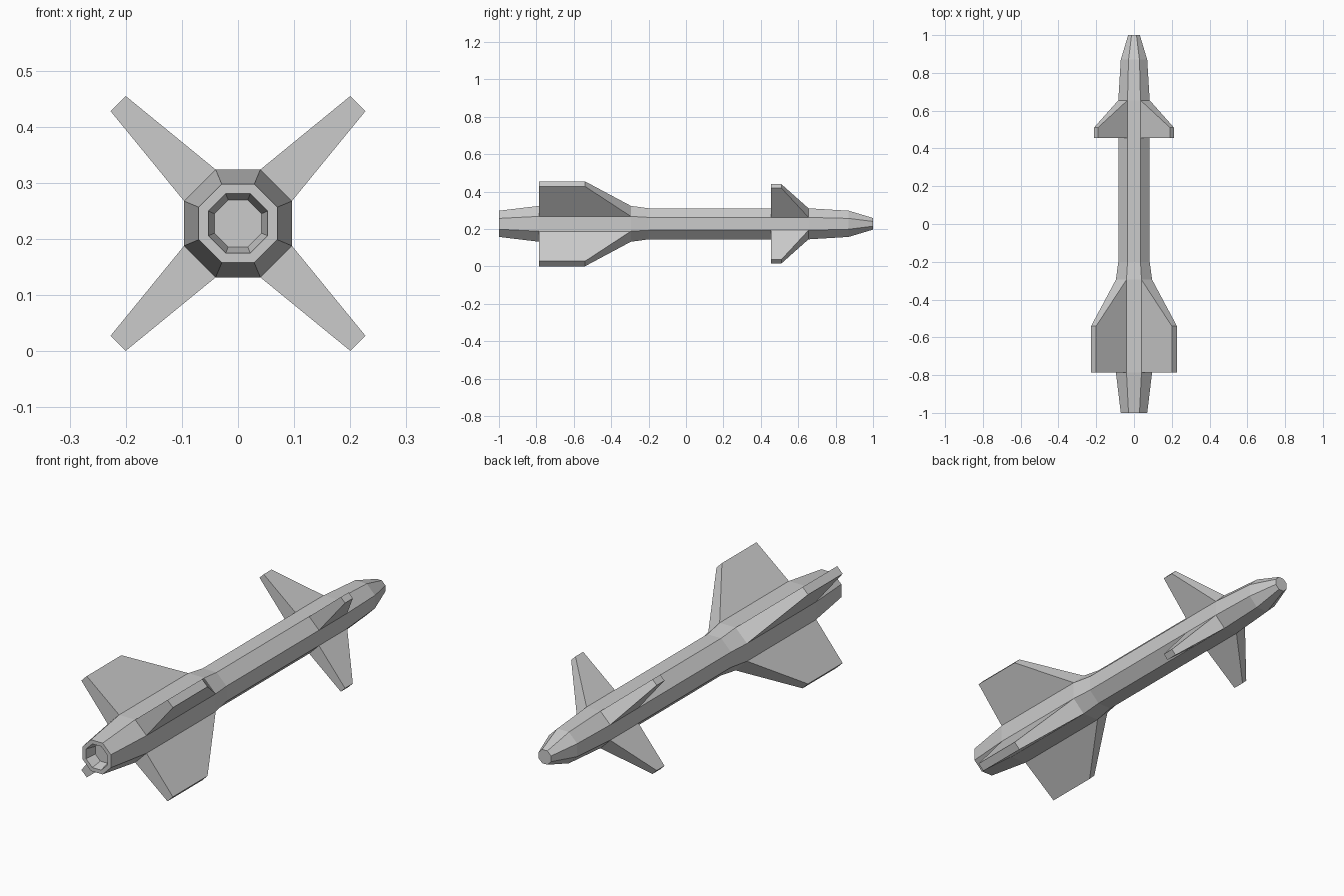
import bpy
import bmesh
import math
from mathutils import Matrix

cube = bpy.data.objects.get("Cube")
if cube:
    bpy.data.objects.remove(cube, do_unlink=True)

AXIS_Z = 0.228
SLOPE = math.tan(math.pi / 8)   # half side of an octagon per unit apothem

grey = bpy.data.materials.new("light_grey")
grey.use_nodes = True
grey.diffuse_color = (0.6, 0.6, 0.6, 1)
grey.node_tree.nodes["Principled BSDF"].inputs["Base Color"].default_value = (0.6, 0.6, 0.6, 1)


def finish(name, bm):
    bmesh.ops.recalc_face_normals(bm, faces=bm.faces)
    mesh = bpy.data.meshes.new(name)
    bm.to_mesh(mesh)
    bm.free()
    mesh.materials.append(grey)
    obj = bpy.data.objects.new(name, mesh)
    obj.location.z = AXIS_Z
    bpy.context.collection.objects.link(obj)
    return obj


def loft(bm, rings):
    """Join rings of points with quads and cap both ends."""
    rows = [[bm.verts.new(p) for p in ring] for ring in rings]
    for a, b in zip(rows, rows[1:]):
        for i in range(len(a)):
            j = (i + 1) % len(a)
            bm.faces.new((a[i], a[j], b[j], b[i]))
    bm.faces.new(rows[0])
    bm.faces.new(rows[-1])


def octagon(apothem, y):
    r = apothem / math.cos(math.pi / 8)
    angles = [math.pi / 8 + k * math.pi / 4 for k in range(8)]
    return [(r * math.cos(a), y, r * math.sin(a)) for a in angles]


# Body: octagonal profile from the nozzle recess to the blunt nose
profile = [(0.042, -0.95), (0.053, -1.0), (0.07, -1.0), (0.096, -0.785),
           (0.096, -0.295), (0.083, -0.2), (0.083, 0.655), (0.07, 0.87), (0.031, 1.0)]
bm = bmesh.new()
loft(bm, [octagon(r, y) for r, y in profile])
finish("body", bm)


def fin(name, apothem, tip, root_y, tip_y, turn):
    """Wedge growing from one diagonal side of the body to a narrow tip."""
    def section(near, far, ys):
        return [(near, ys[0], far), (far, ys[0], near),
                (far, ys[1], near), (near, ys[1], far)]
    bm = bmesh.new()
    loft(bm, [section(apothem * SLOPE, apothem, root_y), section(*tip, tip_y)])
    bm.transform(Matrix.Rotation(turn * math.pi / 2, 4, "Y"))
    finish(name, bm)


# Four large tail fins and four small nose fins in an X
for k, side in enumerate(("upper_left", "lower_left", "lower_right", "upper_right")):
    fin("tail_fin_" + side, 0.096, (0.2, 0.227), (-0.785, -0.295), (-0.785, -0.54), k)
    fin("nose_fin_" + side, 0.083, (0.191, 0.212), (0.455, 0.655), (0.455, 0.51), k)
